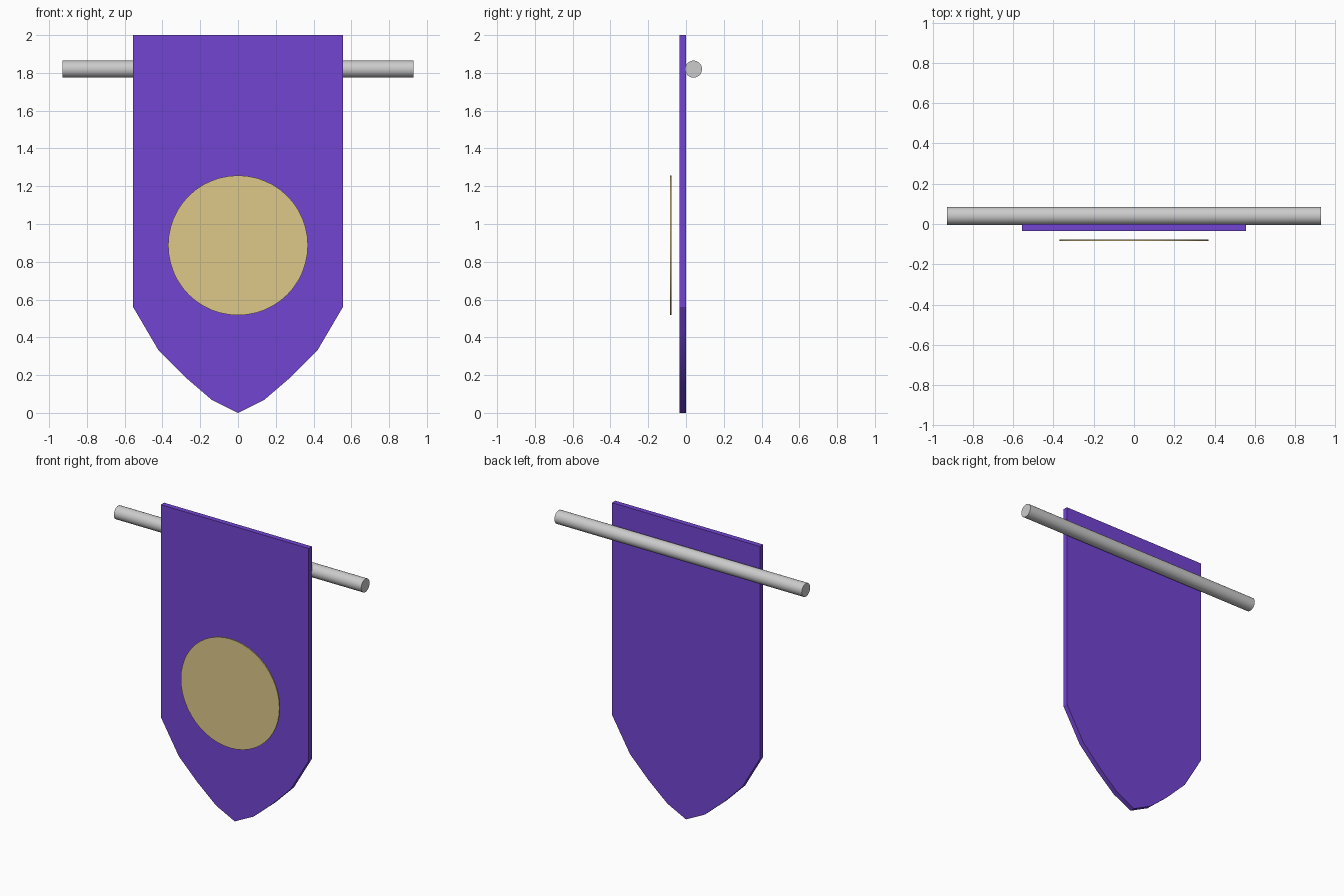
import bpy, bmesh, math
from mathutils import Vector

if "Cube" in bpy.data.objects:
    bpy.data.objects.remove(bpy.data.objects["Cube"])


def material(name, rgb):
    m = bpy.data.materials.new(name)
    m.diffuse_color = (*rgb, 1)
    m.use_nodes = True
    m.node_tree.nodes["Principled BSDF"].inputs["Base Color"].default_value = m.diffuse_color
    return m


def circle(cu, cv, r, n):
    return [(cu + r * math.cos(2 * math.pi * i / n),
             cv + r * math.sin(2 * math.pi * i / n)) for i in range(n)]


def prism(points, depth):
    """Closed bmesh: a 3D outline extruded along a vector."""
    bm = bmesh.new()
    face = bm.faces.new([bm.verts.new(p) for p in points])
    new = bmesh.ops.extrude_face_region(bm, geom=[face])["geom"]
    bmesh.ops.translate(bm, vec=depth,
                        verts=[g for g in new if isinstance(g, bmesh.types.BMVert)])
    bmesh.ops.recalc_face_normals(bm, faces=bm.faces)
    return bm


def keep_side(bm, co, normal):
    """Cut by a plane, drop the part on the normal's side and cap the cut."""
    res = bmesh.ops.bisect_plane(bm, geom=bm.verts[:] + bm.edges[:] + bm.faces[:],
                                 plane_co=co, plane_no=normal, clear_outer=True)
    edges = [e for e in res["geom_cut"]
             if isinstance(e, bmesh.types.BMEdge) and e.is_boundary]
    bmesh.ops.edgenet_fill(bm, edges=edges)
    bmesh.ops.recalc_face_normals(bm, faces=bm.faces)


def shard(name, points, depth, cuts, mat=None):
    bm = prism(points, depth)
    for co, no in cuts:
        keep_side(bm, co, no)
    me = bpy.data.meshes.new(name)
    bm.to_mesh(me)
    bm.free()
    ob = bpy.data.objects.new(name, me)
    bpy.context.collection.objects.link(ob)
    if mat:
        me.materials.append(mat)
    bpy.ops.object.select_all(action='DESELECT')
    ob.select_set(True)
    bpy.context.view_layer.objects.active = ob
    bpy.ops.object.shade_smooth_by_angle(angle=math.radians(20))
    return ob


def crack(p, q, y=0.0, lean=0.0):
    """Plane through an x-z line; normal points up for a left-to-right line."""
    a, b = Vector((p[0], y, p[1])), Vector((q[0], y, q[1]))
    return a, (Vector((0, 1, lean)).cross(b - a)).normalized() * -1


def flip(plane):
    return plane[0], -plane[1]


purple = material("purple_cloth", (0.17, 0.06, 0.65))
gold = material("gold", (0.73, 0.58, 0.25))

# Cloth with pointed hem, broken by two slanting cracks
half = [(0.14, 0.07), (0.28, 0.19), (0.42, 0.33), (0.555, 0.56), (0.555, 2.0)]
outline = [(0, 0)] + half + [(-x, z) for x, z in reversed(half)]
cloth = [(x, -0.035, z) for x, z in outline]
upper = crack((-0.555, 1.45), (0.555, 0.56), -0.035, -1.1)
lower = crack((-0.555, 0.98), (0.465, 0.415), -0.035, 1.1)
if upper[1].z < 0:
    upper, lower = flip(upper), flip(lower)
for name, cuts in (("cloth_top", [flip(upper)]),
                   ("cloth_middle", [upper, flip(lower)]),
                   ("cloth_bottom", [lower])):
    shard(name, cloth, (0, 0.035, 0), cuts, purple)

# Round emblem floating in front, broken into four cells
disc = [(x, -0.085, z) for x, z in circle(0, 0.887, 0.37, 48)]
A, B = (-0.16, 1.01), (0.05, 0.913)


def side_of(p, q, keep):
    """Crack plane oriented so the point 'keep' survives."""
    co, no = crack(p, q)
    if (Vector((keep[0], 0, keep[1])) - co).dot(no) > 0:
        no = -no
    return co, no


NW, SW, E, S = (-0.285, 1.12), (-0.345, 0.75), (0.35, 1.007), (0.122, 0.54)
cells = {
    "emblem_left": ((-0.3, 0.93), [(A, NW), (A, SW)]),
    "emblem_top": ((0.05, 1.1), [(A, NW), (A, B), (B, E)]),
    "emblem_right": ((0.2, 0.8), [(B, E), (B, S)]),
    "emblem_bottom": ((-0.08, 0.75), [(A, SW), (A, B), (B, S)]),
}
for name, (seed, lines) in cells.items():
    shard(name, disc, (0, 0.008, 0), [side_of(p, q, seed) for p, q in lines], gold)

# Hanging rod behind the cloth, in two lengths
for name, x0, x1 in (("rod_left", -0.928, 0.056), ("rod_right", 0.056, 0.928)):
    shard(name, [(x0, y, z) for y, z in circle(0.04, 1.82, 0.045, 32)],
          (x1 - x0, 0, 0), [])
